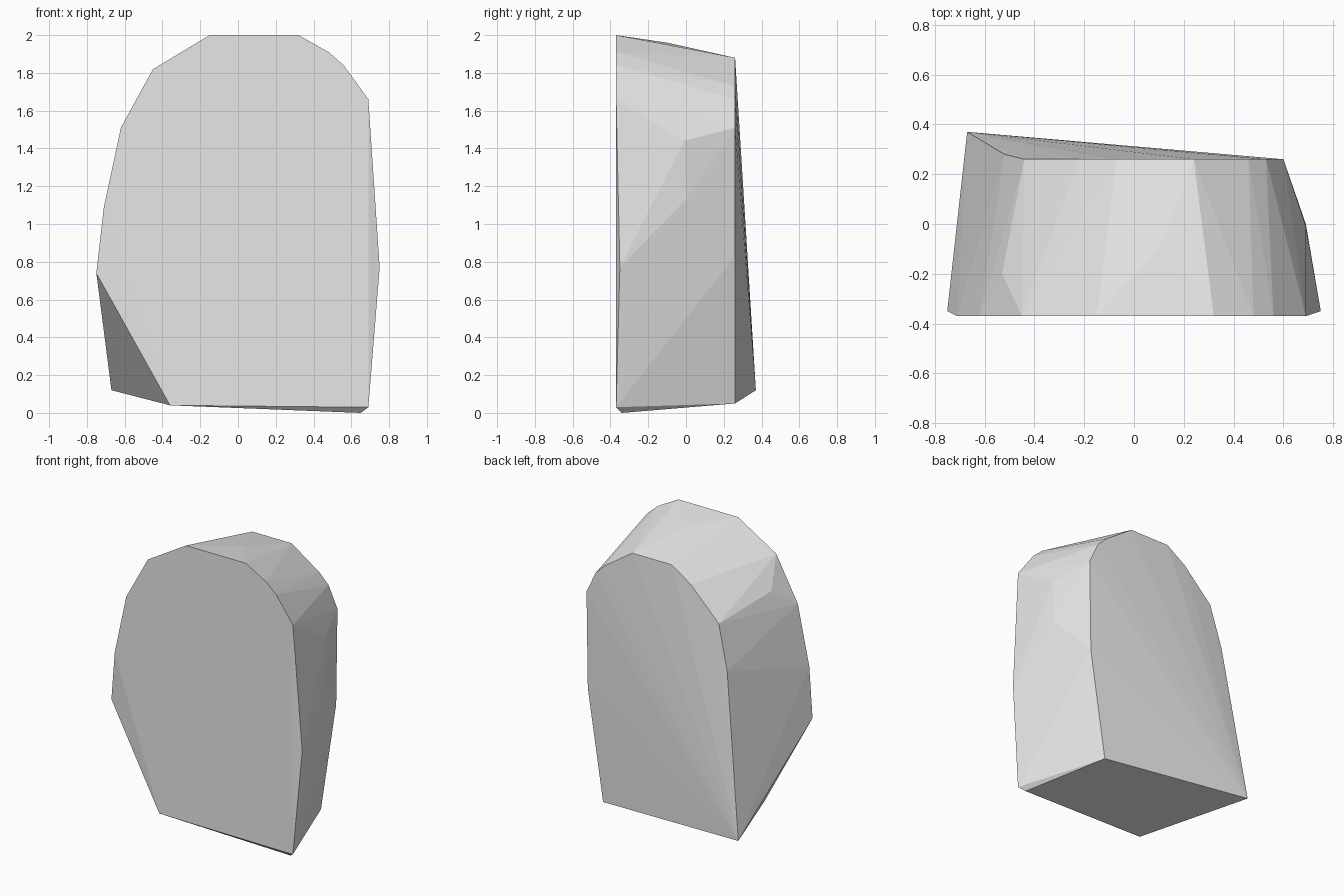
import bpy
import bmesh

# Remove the default object only
default_cube = bpy.data.objects.get("Cube")
if default_cube is not None:
    bpy.data.objects.remove(default_cube, do_unlink=True)


def make_material(name, color):
    material = bpy.data.materials.new(name)
    material.use_nodes = True
    material.diffuse_color = color
    shader = material.node_tree.nodes["Principled BSDF"]
    shader.inputs["Base Color"].default_value = color
    return material


def outline_at_depth(outline, depth):
    """Place an (x, z) outline on a plane of constant y."""
    return [(x, depth, z) for x, z in outline]


def hull_object(name, points, material):
    """Wrap the points in a faceted convex stone."""
    bm = bmesh.new()
    for point in points:
        bm.verts.new(point)
    result = bmesh.ops.convex_hull(bm, input=bm.verts[:], use_existing_faces=False)
    loose = {v for v in result["geom_interior"] + result["geom_unused"]
             if isinstance(v, bmesh.types.BMVert)}
    bmesh.ops.delete(bm, geom=list(loose), context="VERTS")
    bmesh.ops.recalc_face_normals(bm, faces=bm.faces[:])
    mesh = bpy.data.meshes.new(name)
    bm.to_mesh(mesh)
    bm.free()
    mesh.materials.append(material)
    stone = bpy.data.objects.new(name, mesh)
    bpy.context.collection.objects.link(stone)
    return stone


# Broad front face: arched top, cut lower corner
front_outline = [
    (-0.36, 0.04), (-0.71, 1.09), (-0.62, 1.51), (-0.45, 1.82), (-0.15, 2),
    (0.32, 2), (0.48, 1.91), (0.56, 1.84), (0.69, 1.66), (0.69, 0.03),
]

# Narrower back arch
back_outline = [
    (-0.44, 1.56), (-0.22, 1.78), (-0.07, 1.88), (0.24, 1.88),
    (0.46, 1.73), (0.53, 1.66), (0.6, 1.51), (0.59, 0.83), (0.47, 0.05),
]

# Corners and bulges that lie off the two main planes
chipped_corners = [
    (-0.75, -0.35, 0.74), (0.75, -0.35, 0.77), (0.65, -0.34, 0),
    (-0.67, 0.37, 0.12), (-0.52, 0.28, 1.25),
]
side_bulges = [
    (0.69, -0.01, 1.44), (0.69, 0, 1.13),
    (-0.53, -0.2, 1.64), (0.1, -0.1, 1.96),
]

stone_grey = make_material("stone_grey", (0.8, 0.8, 0.8, 1))
hull_object(
    "standing_stone",
    outline_at_depth(front_outline, -0.37)
    + outline_at_depth(back_outline, 0.26)
    + chipped_corners
    + side_bulges,
    stone_grey,
)
